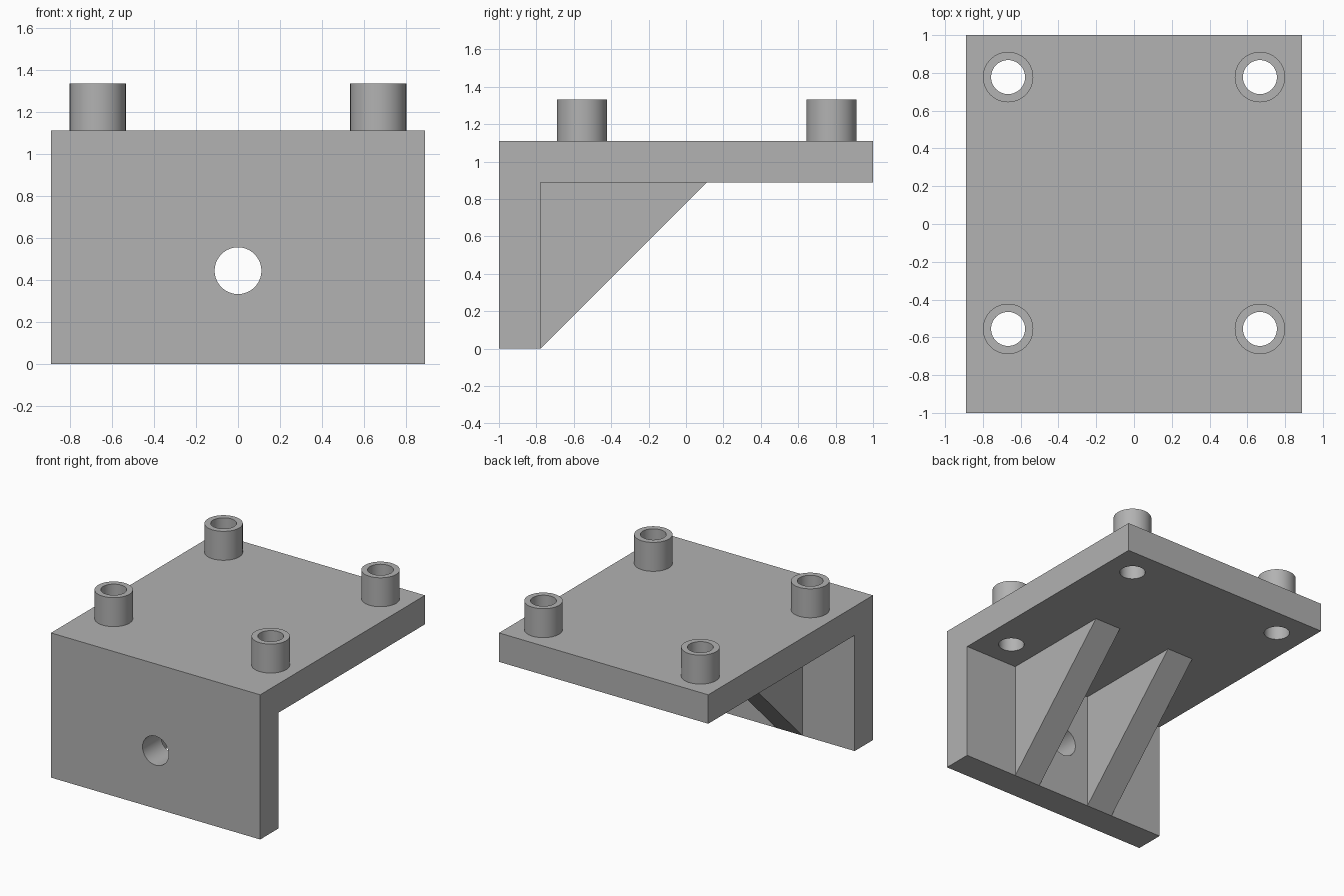
import bpy
import bmesh
from math import cos, sin, pi, radians
from mathutils import Matrix, Vector

default = bpy.data.objects.get("Cube")
if default:
    bpy.data.objects.remove(default, do_unlink=True)

U = 1 / 9                      # design module
HALF_W, HALF_D = 8 * U, 9 * U  # bracket half width and half depth
THICK = 2 * U                  # wall and plate thickness
TOP = 10 * U
SIDES = 64
POST_SPOTS = [(x * U, y * U) for x in (-6, 6) for y in (-5, 7)]
BORE = 0.09

grey = bpy.data.materials.new("plain grey")
grey.use_nodes = True
color = (0.445, 0.445, 0.445, 1)
grey.diffuse_color = color
grey.node_tree.nodes["Principled BSDF"].inputs["Base Color"].default_value = color


def finish(name, bm):
    bmesh.ops.recalc_face_normals(bm, faces=bm.faces)
    mesh = bpy.data.meshes.new(name)
    bm.to_mesh(mesh)
    bm.free()
    mesh.materials.append(grey)
    obj = bpy.data.objects.new(name, mesh)
    bpy.context.collection.objects.link(obj)
    return obj


def extrude_side(name, profile, x0, x1):
    """Extrude a (y, z) outline along x."""
    bm = bmesh.new()
    face = bm.faces.new([bm.verts.new((x0, y, z)) for y, z in profile])
    moved = bmesh.ops.extrude_face_region(bm, geom=[face])["geom"]
    verts = [v for v in moved if isinstance(v, bmesh.types.BMVert)]
    bmesh.ops.translate(bm, vec=(x1 - x0, 0, 0), verts=verts)
    return finish(name, bm)


def cut_hole(target, center, radius, depth, turn=Matrix()):
    bm = bmesh.new()
    bmesh.ops.create_cone(bm, cap_ends=True, segments=SIDES, radius1=radius,
                          radius2=radius, depth=depth,
                          matrix=Matrix.Translation(center) @ turn)
    cutter = finish("hole_cutter", bm)
    cutter.hide_render = True
    mod = target.modifiers.new("hole", "BOOLEAN")
    mod.operation, mod.solver, mod.object = "DIFFERENCE", "EXACT", cutter
    bpy.context.view_layer.objects.active = target
    bpy.ops.object.modifier_apply(modifier=mod.name)
    bpy.data.objects.remove(cutter, do_unlink=True)


def tube(name, x, y, z0, z1, outer, inner):
    """Hollow post, open where it meets the plate."""
    bm = bmesh.new()
    rows = [[bm.verts.new((x + r * cos(2 * pi * i / SIDES),
                           y + r * sin(2 * pi * i / SIDES), z))
             for i in range(SIDES)]
            for r, z in ((outer, z0), (outer, z1), (inner, z1), (inner, z0))]
    for a, b in zip(rows, rows[1:]):
        for i in range(SIDES):
            j = (i + 1) % SIDES
            bm.faces.new((a[i], a[j], b[j], b[i]))
    return finish(name, bm)


# L-shaped body: front wall and top plate
wall_back = THICK - HALF_D
plate_under = TOP - THICK
bracket = extrude_side("bracket_body", [
    (-HALF_D, 0), (wall_back, 0), (wall_back, plate_under),
    (HALF_D, plate_under), (HALF_D, TOP), (-HALF_D, TOP)], -HALF_W, HALF_W)

# Bores through the plate and the round hole in the wall
for x, y in POST_SPOTS:
    cut_hole(bracket, Vector((x, y, TOP - THICK / 2)), BORE, 1.5 * THICK)
cut_hole(bracket, Vector((0, -HALF_D + THICK / 2, 4 * U)), U, 1.5 * THICK,
         Matrix.Rotation(radians(90), 4, "X"))

# Triangular gussets behind the wall
for side, sign in (("left", 1), ("right", -1)):
    extrude_side(side + "_gusset", [
        (wall_back, 0), (wall_back, plate_under),
        (wall_back + plate_under, plate_under)], sign * 2 * U, sign * 4 * U)

# Hollow posts on the plate
posts = []
for x, y in POST_SPOTS:
    name = ("back_" if y > 0 else "front_") + ("left" if x > 0 else "right") + "_post"
    posts.append(tube(name, x, y, TOP, 12 * U, 1.2 * U, BORE))

# Smooth round walls, crisp edges
bpy.ops.object.select_all(action="DESELECT")
for obj in posts + [bracket]:
    obj.select_set(True)
bpy.context.view_layer.objects.active = bracket
bpy.ops.object.shade_smooth_by_angle(angle=radians(30))
